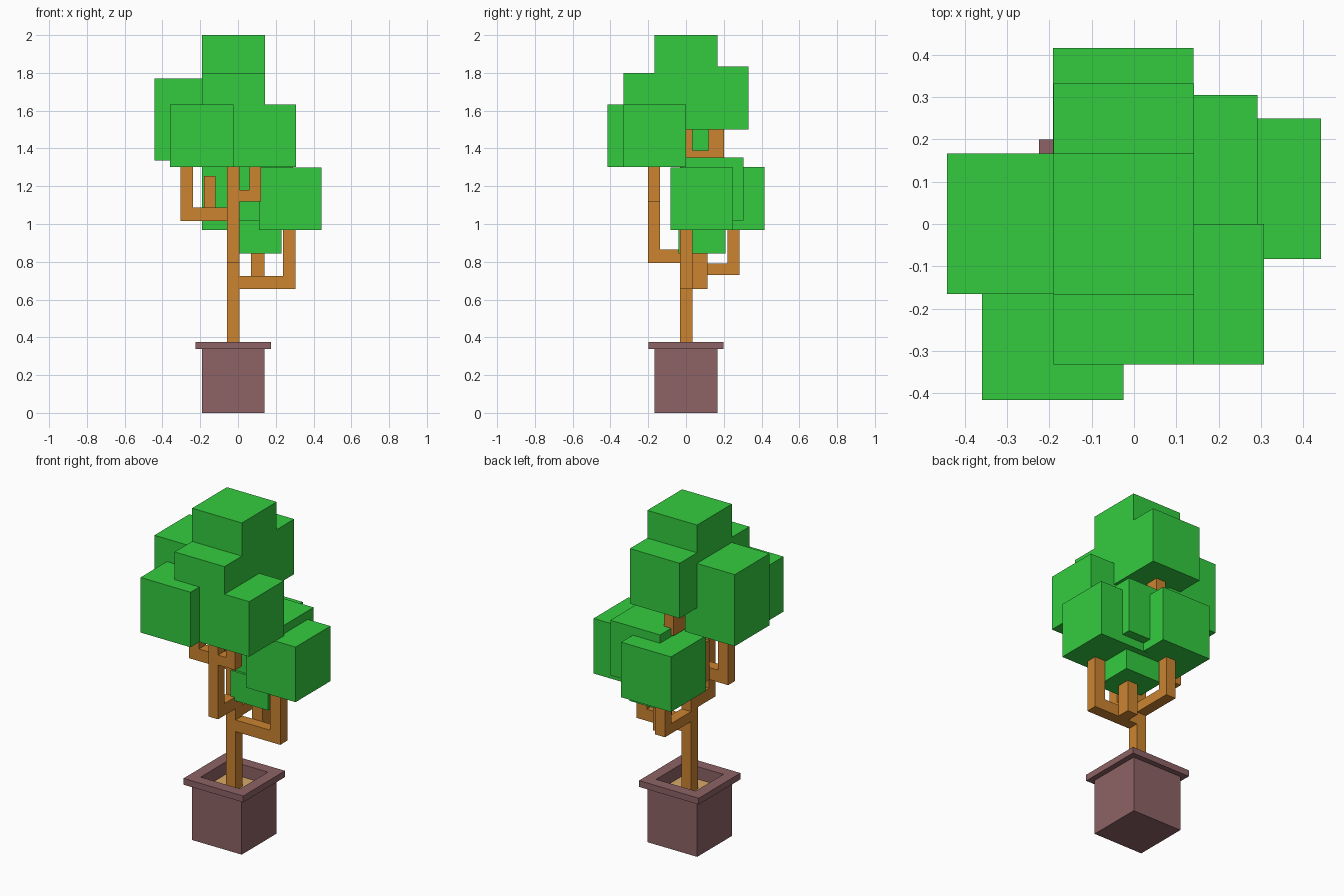
import bpy, bmesh


def material(name, rgb):
    m = bpy.data.materials.new(name)
    m.diffuse_color = (*rgb, 1)
    return m


LEAF = material("leaf_green", (0.034, 0.6, 0.05))
WOOD = material("wood_brown", (0.6, 0.23, 0.03))
CLAY = material("clay", (0.27, 0.125, 0.13))
SOIL = material("soil", (0.68, 0.4, 0.14))


def finish(name, bm, mat):
    bmesh.ops.recalc_face_normals(bm, faces=bm.faces)
    me = bpy.data.meshes.new(name)
    bm.to_mesh(me)
    bm.free()
    me.materials.append(mat)
    ob = bpy.data.objects.new(name, me)
    bpy.context.collection.objects.link(ob)


def add_box(bm, x, y, z):
    verts = bmesh.ops.create_cube(bm, size=1)["verts"]
    for v in verts:
        v.co = [a + (b - a) * (c + 0.5) for (a, b), c in zip((x, y, z), v.co)]


def boxes(name, mat, *parts):
    bm = bmesh.new()
    for p in parts:
        add_box(bm, *p)
    finish(name, bm, mat)


# Square pot with an overhanging rim and a recess
CX = -0.025
bm = bmesh.new()
rings = []
for h, z in [(0.166, 0), (0.166, 0.337), (0.199, 0.337), (0.199, 0.375),
             (0.132, 0.375), (0.132, 0.28)]:
    rings.append([bm.verts.new((CX + sx * h, sy * h, z))
                  for sx, sy in ((-1, -1), (1, -1), (1, 1), (-1, 1))])
for a, b in zip(rings, rings[1:]):
    for i in range(4):
        j = (i + 1) % 4
        bm.faces.new((a[i], a[j], b[j], b[i]))
bm.faces.new(rings[0])
bm.faces.new(rings[-1])
finish("pot", bm, CLAY)
boxes("soil", SOIL, ((CX - 0.132, CX + 0.132), (-0.132, 0.132), (0.282, 0.3)))

# Trunk and its elbow-shaped branches
TX, TY = (-0.058, 0.007), (-0.033, 0.034)
boxes("trunk", WOOD, (TX, TY, (0.29, 1.68)))
boxes("right_branch", WOOD,
      ((0.007, 0.305), TY, (0.655, 0.725)),
      ((0.237, 0.305), TY, (0.725, 0.98)))
boxes("right_twig", WOOD,
      ((0.07, 0.14), (0.034, 0.114), (0.655, 0.725)),
      ((0.07, 0.14), (0.034, 0.114), (0.725, 0.86)))
boxes("back_branch", WOOD,
      (TX, (0.034, 0.283), (0.73, 0.79)),
      (TX, (0.219, 0.283), (0.79, 0.98)))
boxes("front_branch", WOOD,
      (TX, (-0.2, -0.033), (0.793, 0.865)),
      (TX, (-0.2, -0.137), (0.865, 1.48)))
boxes("front_twig", WOOD,
      ((0.007, 0.121), (-0.2, -0.137), (1.12, 1.18)),
      ((0.06, 0.121), (-0.2, -0.137), (1.18, 1.31)))
boxes("left_branch", WOOD,
      ((-0.305, -0.058), TY, (1.015, 1.088)),
      ((-0.305, -0.237), TY, (1.088, 1.345)))
boxes("left_twig", WOOD,
      ((-0.18, -0.118), (0.034, 0.1), (1.015, 1.085)),
      ((-0.18, -0.118), (0.034, 0.1), (1.085, 1.255)))
boxes("upper_back_branch", WOOD,
      (TX, (0.034, 0.2), (1.31, 1.39)),
      (TX, (0.118, 0.2), (1.39, 1.51)))

# Leaf blocks: x min, y min, z min, width, height
leaves = {
    "leaf_top": (-0.19, -0.166, 1.668, 0.332, 0.332),
    "leaf_upper_back": (-0.19, 0.0, 1.501, 0.332, 0.332),
    "leaf_upper_front": (-0.19, -0.332, 1.468, 0.332, 0.332),
    "leaf_front_left": (-0.359, -0.416, 1.301, 0.334, 0.332),
    "leaf_front_right": (-0.025, -0.332, 1.301, 0.332, 0.332),
    "leaf_left": (-0.442, -0.165, 1.337, 0.332, 0.432),
    "leaf_right": (0.11, -0.083, 0.968, 0.332, 0.332),
    "leaf_back": (-0.191, 0.084, 0.969, 0.332, 0.332),
    "leaf_inner": (-0.041, -0.027, 1.019, 0.332, 0.332),
    "leaf_small": (-0.021, -0.041, 0.845, 0.251, 0.176),
}
for name, (x, y, z, w, h) in leaves.items():
    boxes(name, LEAF, ((x, x + w), (y, y + w), (z, z + h)))
